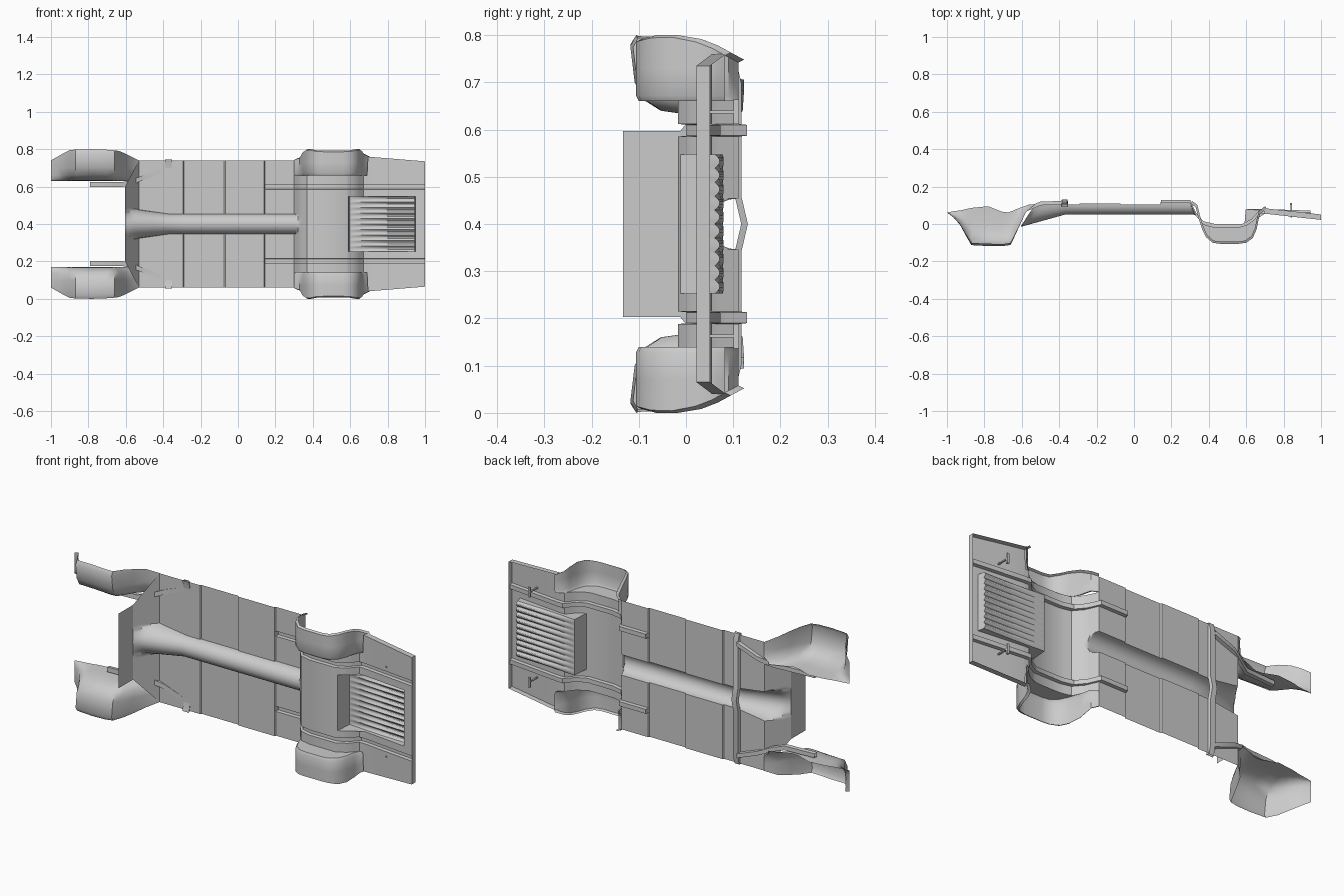
import bpy, bmesh, math

if "Cube" in bpy.data.objects:
    bpy.data.objects.remove(bpy.data.objects["Cube"])

def lerp(tab, x):
    if x <= tab[0][0]:
        return tab[0][1]
    for (a, p), (b, q) in zip(tab, tab[1:]):
        if x <= b:
            return p + (q - p) * (x - a) / (b - a)
    return tab[-1][1]

def sheet(name, rows, skip=None, mirror=True, angle=30):
    """Loft equal-length rows of points (z measured from the centreline)."""
    bm = bmesh.new()
    vs = [[bm.verts.new(p) for p in r] for r in rows]
    for r, s in zip(vs, vs[1:]):
        for i in range(len(r) - 1):
            q = (r[i], r[i + 1], s[i + 1], s[i])
            if skip and skip(sum((v.co for v in q), q[0].co * 0) / 4):
                continue
            bm.faces.new(q)
    bmesh.ops.remove_doubles(bm, verts=bm.verts, dist=0.0003)
    bmesh.ops.delete(bm, geom=[v for v in bm.verts if not v.link_faces], context='VERTS')
    bmesh.ops.recalc_face_normals(bm, faces=bm.faces)
    me = bpy.data.meshes.new(name)
    bm.to_mesh(me)
    bm.free()
    ob = bpy.data.objects.new(name, me)
    bpy.context.collection.objects.link(ob)
    ob.location.z = 0.4
    bpy.ops.object.select_all(action='DESELECT')
    ob.select_set(True)
    bpy.context.view_layer.objects.active = ob
    bpy.ops.object.shade_smooth_by_angle(angle=math.radians(angle))
    if mirror:
        m = ob.modifiers.new("mirror", 'MIRROR')
        m.use_axis = (False, False, True)
    return ob

def box(name, x0, x1, y0, y1, z0, z1):
    ring = [(x0, y0), (x1, y0), (x1, y1), (x0, y1), (x0, y0)]
    mx, my = (x0 + x1) / 2, (y0 + y1) / 2
    rows = [[(x, y, z) for x, y in ring] for z in (z0, z1)]
    rows = [[(mx, my, z0)] * 5] + rows + [[(mx, my, z1)] * 5]
    bm = bmesh.new()
    bmesh.ops.create_cube(bm, size=1)
    for v in bm.verts:
        v.co = (x0 if v.co.x < 0 else x1, y0 if v.co.y < 0 else y1, z0 if v.co.z < 0 else z1)
    me = bpy.data.meshes.new(name)
    bm.to_mesh(me)
    bm.free()
    ob = bpy.data.objects.new(name, me)
    bpy.context.collection.objects.link(ob)
    ob.location.z = 0.4
    ob.modifiers.new("mirror", 'MIRROR').use_axis = (False, False, True)

# Floor height, edge and tunnel profiles along the length
BASE = [(-.605, -.012), (-.53, .103), (-.295, .103), (-.29, .11), (-.075, .11), (-.068, .103),
        (.14, .103), (.145, .111), (.30, .111), (.33, .045), (.37, -.003), (.43, -.017),
        (.58, -.017), (.63, .01), (.67, .055), (.70, .055), (1, .022)]
EDGE = [(-.605, .197), (-.53, .34), (.303, .34), (.306, .26), (.69, .26), (.695, .36), (1, .335)]
CREST = [(-.605, -.015), (-.37, .05), (.34, .05)]
HALF = [(-.605, .092), (-.52, .075), (-.37, .054), (.33, .054)]

def floor_y(x, a, f):
    y = lerp(BASE, x)
    if .186 < a < .2105 and x > .142:
        y += .018
    if f < 1 and x < .36:
        c = lerp(CREST, x)
        y = min(y, c + max(.108 - c, 0) * (1 - math.sqrt(1 - f * f)))
    return y

xs = sorted({p[0] for p in BASE} | {p[0] for p in EDGE} |
            {-.58, -.555, -.5, -.44, -.37, -.2, 0, .31, .32, .345, .40, .59, .61, .65, .8, .95})
rows = []
for x in xs:
    w, e = lerp(HALF, x), lerp(EDGE, x)
    st = [(w * f, f) for f in (0, .2, .4, .6, .75, .88, .96, 1)]
    st += [(a, 2) for a in (.1475, .185, .187, .210, .212, .26)] + [(e, 2)]
    rows.append([(x, floor_y(x, a, f), min(a, e)) for a, f in st])
sheet("floor_pan", rows, skip=lambda c: .59 < c.x < .95 and c.z < .147)

# Upright firewall
sheet("firewall", [[(-.605, y, z) for z in (0, .197)] for y in (-.1335, -.012)])

# Ribbed luggage well, stepped down through the rear floor
zs = [-.1475 + .295 * i / 50 for i in range(51)]
rows = []
for x, y, amp in [(.59, None, 0), (.597, .078, 0), (.62, .08, .002), (.70, .08, .009),
                  (.80, .077, .011), (.943, .072, .011), (.95, None, 0)]:
    rim = lerp(BASE, x)
    mid = [(x, rim if y is None else y - amp * (1 - abs(math.sin(math.pi * i / 5))), z)
           for i, z in enumerate(zs)]
    rows.append([(x, rim, zs[0])] + mid + [(x, rim, zs[-1])])
sheet("luggage_well", rows, mirror=False, angle=25)

# Turned-down rear lip and side skirts
sheet("rear_skirt", [[(x, lerp(BASE, x) + d, lerp(EDGE, x)) for d in (0, .029)]
                     for x in (.695, .72, .85, 1)] +
      [[(1, .022, 0), (1, .051, 0)]])

# Rear wheel housings
ARCH = [(.30, .111), (.33, .09), (.345, .03), (.365, -.03), (.385, -.07), (.42, -.1), (.46, -.106),
        (.56, -.106), (.60, -.1), (.635, -.075), (.655, -.03), (.665, .02), (.675, .055), (.71, .083)]
OUT = [(-.11, .385), (-.06, .398), (0, .393), (.05, .375), (.111, .342)]
rows = []
for x, y in ARCH:
    z = lerp(OUT, y)
    inner = max(y, lerp(BASE, x))
    rows.append([(x, inner, .26), (x + (.51 - x) * .04, min(y + .006, inner), .26),
                 (x, y, .272), (x, y, .33), (x, y, z),
                 (x + (.51 - x) * .05, y + .012, min(z + .006, .4))])
sheet("rear_wheel_housing", rows, angle=40)

# Front wheel housings: outer edge, roof, rounded shoulder and inner wall
FRONT = [(-1, .062, .34, .062), (-.965, .035, .36, .068), (-.93, -.005, .38, .075),
         (-.90, -.06, .395, .082), (-.87, -.113, .398, .087), (-.78, -.118, .40, .095),
         (-.70, -.118, .397, .066), (-.66, -.112, .394, .062), (-.635, -.06, .39, .07),
         (-.61, -.005, .38, .08), (-.58, .06, .365, .09), (-.53, .105, .34, .106)]
rows = []
for x, y, zo, low in FRONT:
    sh = lambda t: y + (max(low, y) - y) * t
    xi = max(-1, x + (-.78 - x) * .1) if x > -.95 else x
    rows.append([(x, sh(.06), zo), (x, y, zo - .02), (x, sh(.05), .30), (x, sh(.16), .262),
                 (xi, sh(.35), .24), (xi, sh(.65), .232), (xi, sh(1), .229)])
sheet("front_wheel_housing", rows, angle=50)

# Front chassis rails running under the floor
rows = []
for x, y, z in [(-.79, .035, .211), (-.62, .045, .211), (-.57, .07, .222), (-.50, .10, .25), (-.38, .103, .295)]:
    rows.append([(x, y, z - .013), (x, y + .02, z - .011), (x, y + .02, z + .011),
                 (x, y, z + .013), (x, y, z - .013)])
sheet("front_rail", rows)

# Cross member bowed out beneath the tunnel
rows = []
for y, z in [(.122, 0.0), (.131, 0.0), (.117, .06), (.117, .30), (.106, .345)][1:]:
    rows.append([(-.39, y - .014, z), (-.385, y, z), (-.357, y, z), (-.352, y - .014, z), (-.39, y - .014, z)])
sheet("cross_member", rows)

# Exhaust hangers
box("hanger_stem", .836, .844, .035, .108, .234, .240)
box("hanger_bar", .834, .846, .101, .112, .212, .264)
